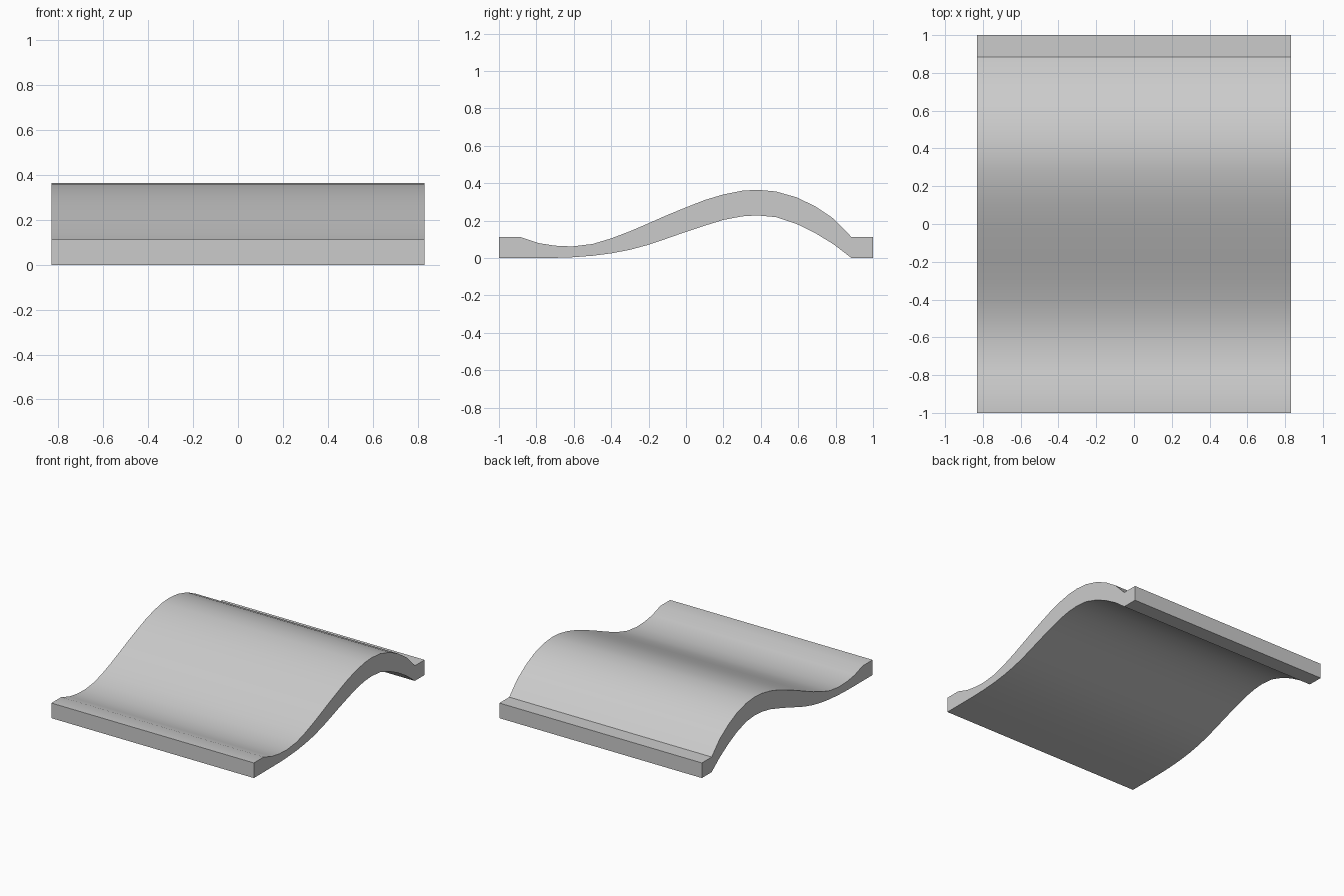
import bpy
import bmesh
import math

# Remove the default object
cube = bpy.data.objects.get("Cube")
if cube:
    bpy.data.objects.remove(cube, do_unlink=True)

HALF_WIDTH = 0.83

# Material
grey = bpy.data.materials.new("light grey")
grey.use_nodes = True
colour = (0.6, 0.6, 0.6, 1)
grey.diffuse_color = colour
grey.node_tree.nodes["Principled BSDF"].inputs["Base Color"].default_value = colour

# Stations along the length, with the upper and lower heights of the wave
stations = [-1, -.885, -.79, -.7, -.61, -.5, -.4, -.3, -.2, -.1, 0,
            .1, .2, .3, .38, .48, .59, .69, .79, .885, 1]
upper = [.112, .112, .08, .066, .062, .075, .105, .143, .186, .23, .271,
         .31, .34, .36, .365, .356, .325, .277, .21, .112, .112]
lower = [0, 0, 0, .001, .004, .012, .025, .044, .071, .105, .14,
         .173, .204, .223, .228, .219, .183, .134, .073, 0, 0]

# Closed side profile, extruded across the width
bm = bmesh.new()
outline = list(zip(stations, lower)) + list(zip(stations, upper))[::-1]
side = bm.faces.new([bm.verts.new((-HALF_WIDTH, y, z)) for y, z in outline])
extruded = bmesh.ops.extrude_face_region(bm, geom=[side], use_keep_orig=True)
moved = [v for v in extruded["geom"] if isinstance(v, bmesh.types.BMVert)]
bmesh.ops.translate(bm, verts=moved, vec=(2 * HALF_WIDTH, 0, 0))
bmesh.ops.recalc_face_normals(bm, faces=bm.faces)

mesh = bpy.data.meshes.new("wavy_tile")
bm.to_mesh(mesh)
bm.free()
mesh.materials.append(grey)
tile = bpy.data.objects.new("wavy_tile", mesh)
bpy.context.collection.objects.link(tile)

# Smooth wave with crisp lips and ends
bpy.ops.object.select_all(action="DESELECT")
tile.select_set(True)
bpy.context.view_layer.objects.active = tile
bpy.ops.object.shade_smooth_by_angle(angle=math.radians(30))
